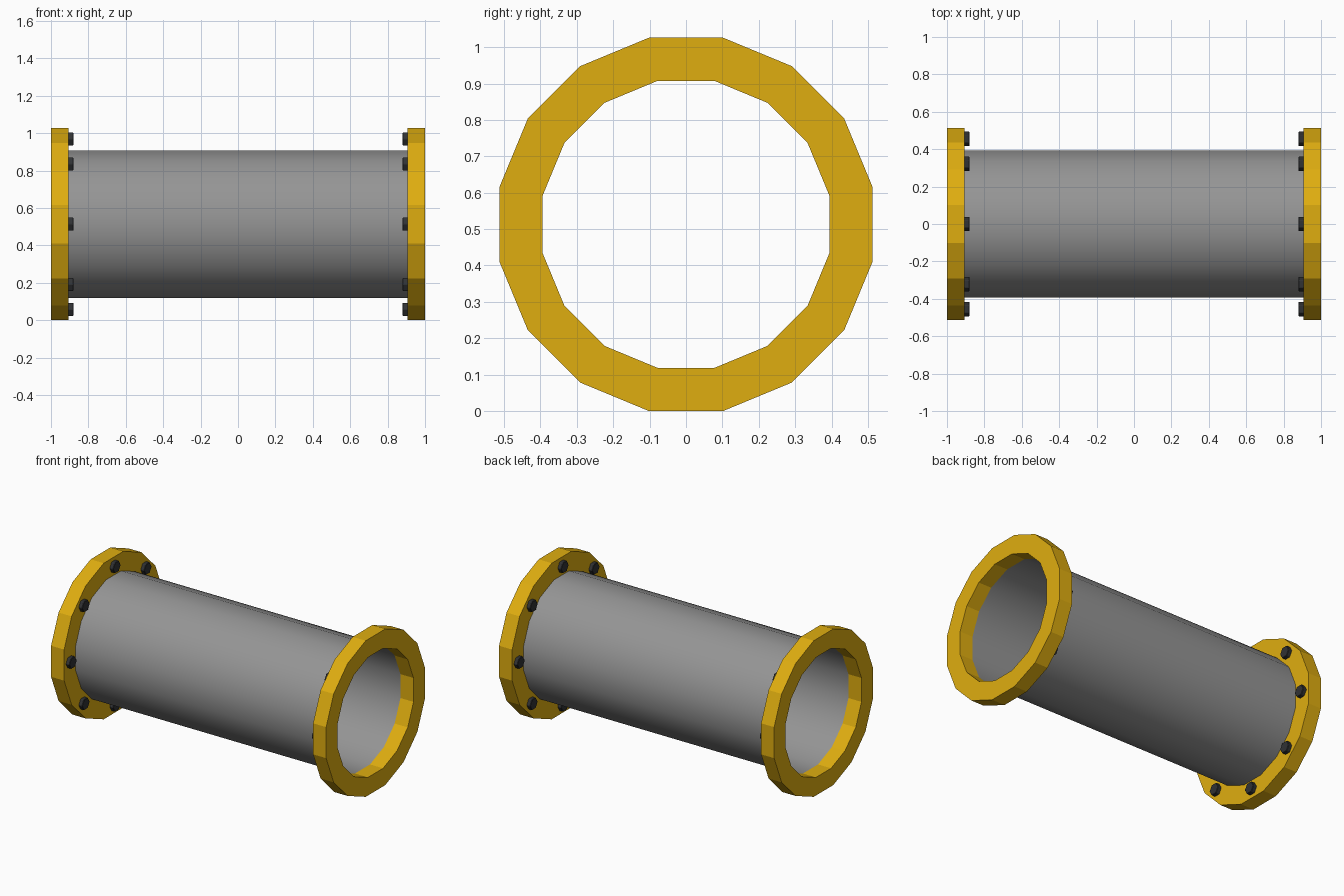
import bpy
import math
from mathutils import Vector

if "Cube" in bpy.data.objects:
    bpy.data.objects.remove(bpy.data.objects["Cube"], do_unlink=True)

SIDES = 16
CENTRE_Z = 0.513
OUTER = 0.523        # flange corner radius
BORE = 0.402         # pipe and flange hole corner radius
FACE, END = 0.905, 1.0
BOLT_RING = 0.455


def material(name, colour):
    mat = bpy.data.materials.new(name)
    mat.use_nodes = True
    mat.diffuse_color = (*colour, 1)
    mat.node_tree.nodes["Principled BSDF"].inputs["Base Color"].default_value = (*colour, 1)
    return mat


yellow = material("yellow paint", (0.74, 0.42, 0.005))
grey = material("grey steel", (0.3, 0.3, 0.3))
black = material("dark bolt metal", (0.03, 0.032, 0.035))


def lathe(name, profile, mat, closed):
    """Revolve (x, radius) points about the pipe axis, flats facing up."""
    verts, faces = [], []
    n = len(profile)
    for s in range(SIDES):
        a = 2 * math.pi * (s + 0.5) / SIDES
        verts += [(x, r * math.cos(a), r * math.sin(a)) for x, r in profile]
    for s in range(SIDES):
        t = (s + 1) % SIDES
        for i in range(n if closed else n - 1):
            j = (i + 1) % n
            faces.append((s * n + i, s * n + j, t * n + j, t * n + i))
    mesh = bpy.data.meshes.new(name)
    mesh.from_pydata(verts, [], faces)
    mesh.materials.append(mat)
    obj = bpy.data.objects.new(name, mesh)
    obj.location.z = CENTRE_Z
    bpy.context.collection.objects.link(obj)
    return obj


# Open pipe between the flanges
pipe = lathe("pipe", [(FACE, BORE), (-FACE, BORE)], grey, False)
pipe.data.shade_smooth()

for side, label in ((1, "left"), (-1, "right")):
    # Faceted flange ring; the profile always runs the same way round
    lo, hi = sorted((side * FACE, side * END))
    lathe(label + "_flange", [(lo, BORE), (hi, BORE), (hi, OUTER), (lo, OUTER)], yellow, True)

    # Hexagonal bolt heads on the inner face
    for k in range(8):
        a = k * math.pi / 4
        spot = Vector((side * (FACE - 0.01), BOLT_RING * math.cos(a),
                       CENTRE_Z + BOLT_RING * math.sin(a)))
        bpy.ops.mesh.primitive_cylinder_add(vertices=6, radius=0.04, depth=0.03, location=spot,
                                            rotation=(math.pi / 2, 0, math.pi / 2))
        bolt = bpy.context.object
        # Turn the hexagon so that its corners point sideways
        for v in bolt.data.vertices:
            v.co.x, v.co.y = v.co.y, -v.co.x
        bolt.name = f"{label}_bolt_{k + 1}"
        bolt.data.materials.append(black)
        bevel = bolt.modifiers.new("chamfer", 'BEVEL')
        bevel.width = 0.003
        bevel.segments = 1
